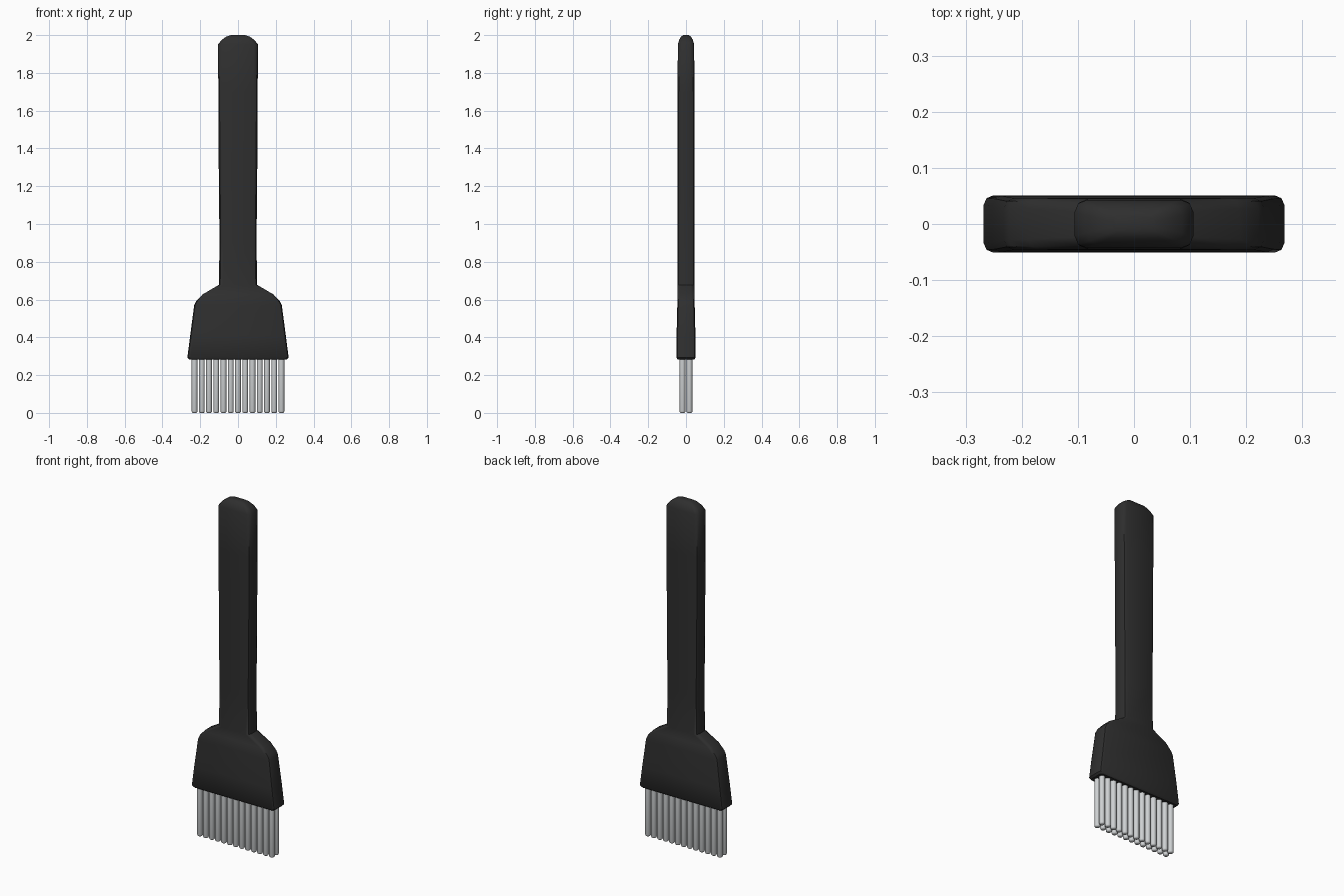
import bpy, bmesh, math

if "Cube" in bpy.data.objects:
    bpy.data.objects.remove(bpy.data.objects["Cube"])


def material(name, color):
    m = bpy.data.materials.new(name)
    m.diffuse_color = (*color, 1)
    m.use_nodes = True
    m.node_tree.nodes["Principled BSDF"].inputs["Base Color"].default_value = m.diffuse_color
    return m


black = material("black plastic", (0.028, 0.028, 0.028))
steel = material("steel", (0.62, 0.64, 0.65))


def finish(name, bm, mat, angle):
    bmesh.ops.recalc_face_normals(bm, faces=bm.faces)
    me = bpy.data.meshes.new(name)
    bm.to_mesh(me)
    bm.free()
    me.materials.append(mat)
    ob = bpy.data.objects.new(name, me)
    bpy.context.collection.objects.link(ob)
    bpy.ops.object.select_all(action='DESELECT')
    ob.select_set(True)
    bpy.context.view_layer.objects.active = ob
    bpy.ops.object.shade_smooth_by_angle(angle=math.radians(angle))


def loft(bm, rings):
    """Skin a stack of rings and cap both ends."""
    loops = [[bm.verts.new(p) for p in r] for r in rings]
    n = len(loops[0])
    for a, b in zip(loops, loops[1:]):
        for i in range(n):
            j = (i + 1) % n
            bm.faces.new((a[i], a[j], b[j], b[i]))
    bm.faces.new(loops[0][::-1])
    bm.faces.new(loops[-1])


def section(z, w, d, c):
    """Rectangle of half width w and half depth d with cut corners c."""
    q = [(w, d - c), (w - c * 0.3, d - c * 0.3), (w - c, d)]
    pts = q + [(-x, y) for x, y in q[::-1]]
    pts += [(-x, -y) for x, y in pts]
    return [(x, y, z) for x, y in pts]


# handle with flared head: z, half width, half depth, corner cut
profile = [
    (0.283, 0.258, 0.044, 0.014), (0.293, 0.268, 0.051, 0.017),
    (0.41, 0.253, 0.050, 0.017), (0.57, 0.232, 0.046, 0.018),
    (0.59, 0.222, 0.046, 0.018), (0.627, 0.188, 0.046, 0.019),
    (0.678, 0.101, 0.045, 0.022), (0.90, 0.098, 0.045, 0.022),
    (1.30, 0.102, 0.045, 0.022), (1.70, 0.104, 0.045, 0.022),
    (1.95, 0.106, 0.043, 0.022), (1.975, 0.086, 0.036, 0.020),
    (1.992, 0.062, 0.026, 0.016), (2.0, 0.038, 0.015, 0.010),
]
bm = bmesh.new()
loft(bm, [section(*p) for p in profile])
finish("handle", bm, black, 40)

# two rows of round-ended prongs
SIDES, COUNT, R = 12, 13, 0.0155
bm = bmesh.new()
for row in (-1, 1):
    for k in range(COUNT):
        cx = -0.23 + 0.46 * k / (COUNT - 1)
        cy = row * 0.0185
        rings = []
        for z, r in ((0.0, R * 0.6), (0.003, R * 0.88), (0.008, R), (0.30, R)):
            rings.append([(cx + r * math.cos(2 * math.pi * i / SIDES),
                           cy + r * math.sin(2 * math.pi * i / SIDES), z)
                          for i in range(SIDES)])
        loft(bm, rings)
finish("prongs", bm, steel, 40)
